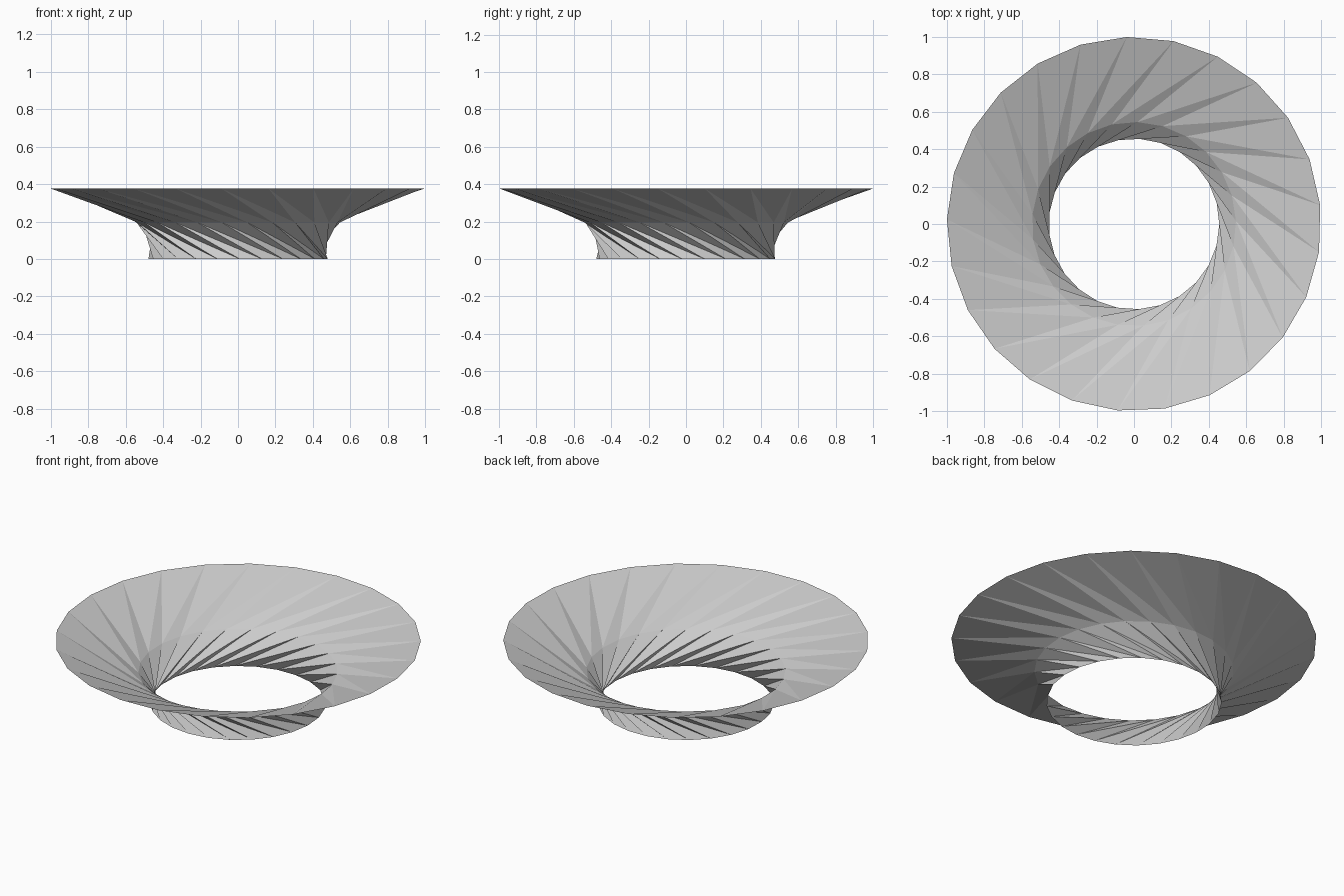
import bpy, bmesh, math

if "Cube" in bpy.data.objects:
    bpy.data.objects.remove(bpy.data.objects["Cube"])

SIDES = 25
STEP = 2 * math.pi / SIDES

# Rings from bottom to rim: radius, height, twist in degrees
RINGS = [
    (0.48, 0.0, -2.4),
    (0.545, 0.195, -2.4 - 53.5),
    (1.0, 0.376, -2.4 - 53.5 - 39.1),
]


def add_ring(bm, radius, z, twist):
    a0 = math.radians(twist)
    return [bm.verts.new((radius * math.cos(a0 + i * STEP),
                          radius * math.sin(a0 + i * STEP), z))
            for i in range(SIDES)]


# Open twisted bowl: flat triangles between the rotated rings
bm = bmesh.new()
rings = [add_ring(bm, *r) for r in RINGS]
for low, high in zip(rings, rings[1:]):
    for i in range(SIDES):
        j = (i + 1) % SIDES
        bm.faces.new((low[i], low[j], high[j]))
        bm.faces.new((low[i], high[j], high[i]))

mesh = bpy.data.meshes.new("twisted_bowl")
bm.to_mesh(mesh)
bm.free()
bowl = bpy.data.objects.new("twisted_bowl", mesh)
bpy.context.collection.objects.link(bowl)
